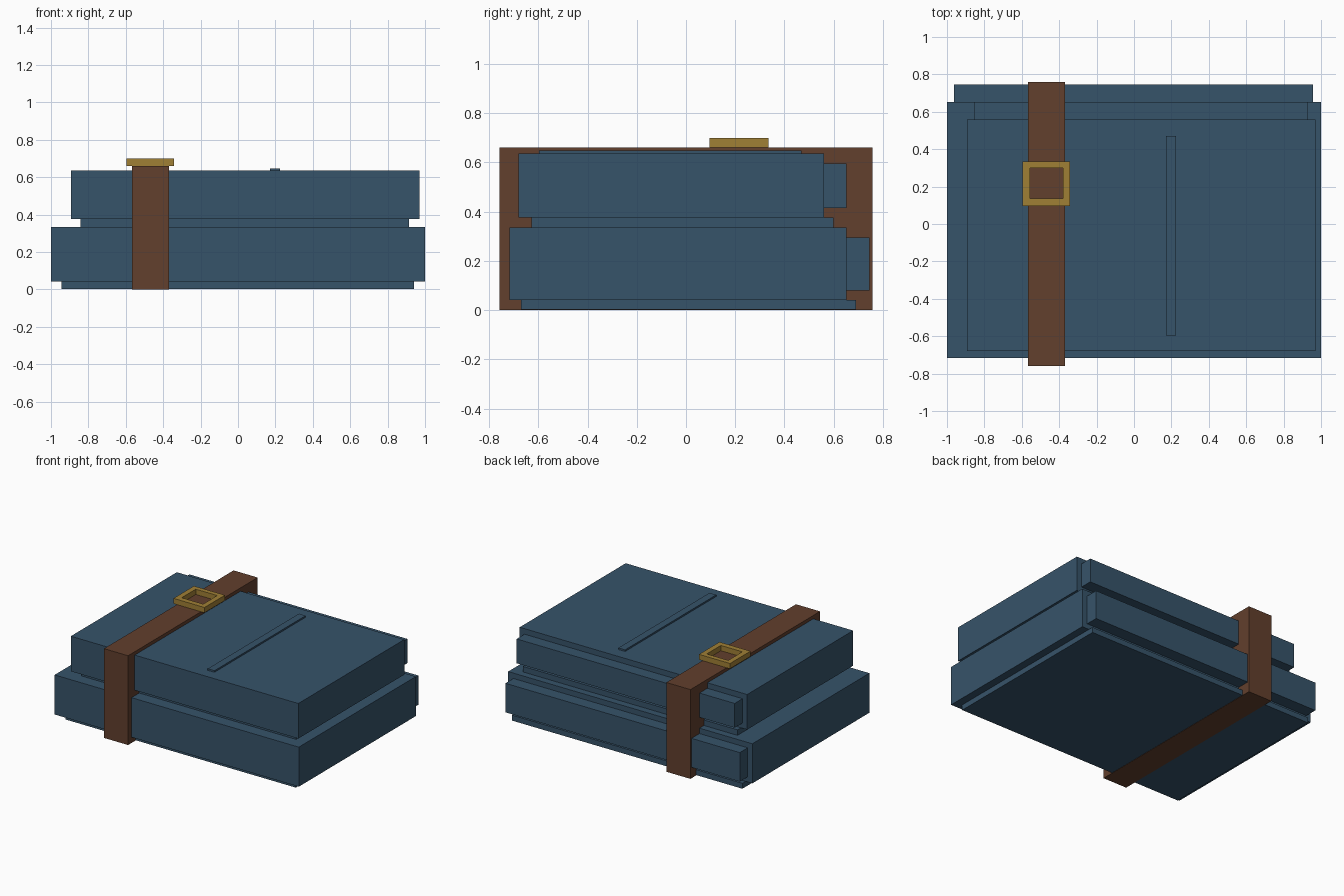
import bpy, bmesh

if "Cube" in bpy.data.objects:
    bpy.data.objects.remove(bpy.data.objects["Cube"])


def material(name, rgb):
    m = bpy.data.materials.new(name)
    m.diffuse_color = (*rgb, 1.0)
    m.use_nodes = True
    m.node_tree.nodes["Principled BSDF"].inputs["Base Color"].default_value = m.diffuse_color
    return m


blue = material("slate_blue", (0.037, 0.087, 0.144))
brown = material("leather_brown", (0.122, 0.050, 0.026))
gold = material("brass", (0.352, 0.214, 0.036))


def finish(name, bm, mat):
    bmesh.ops.recalc_face_normals(bm, faces=bm.faces)
    me = bpy.data.meshes.new(name)
    bm.to_mesh(me)
    bm.free()
    me.materials.append(mat)
    ob = bpy.data.objects.new(name, me)
    bpy.context.collection.objects.link(ob)
    return ob


def box(name, mat, x, y, z):
    """Box given by its (min, max) range on each axis."""
    bm = bmesh.new()
    bmesh.ops.create_cube(bm, size=1)
    for v in bm.verts:
        for i, (lo, hi) in enumerate((x, y, z)):
            v.co[i] = hi if v.co[i] > 0 else lo
    return finish(name, bm, mat)


# lower folded bundle: recessed base, body and back fold
box("lower_base", blue, (-0.945, 0.942), (-0.67, 0.69), (0.002, 0.042))
box("lower_body", blue, (-1.0, 1.0), (-0.717, 0.652), (0.042, 0.335))
box("lower_back_fold", blue, (-0.962, 0.957), (0.64, 0.745), (0.08, 0.295))

# upper folded bundle
box("upper_base", blue, (-0.842, 0.915), (-0.627, 0.6), (0.335, 0.376))
box("upper_body", blue, (-0.893, 0.97), (-0.68, 0.56), (0.376, 0.636))
box("upper_back_fold", blue, (-0.855, 0.93), (0.55, 0.652), (0.415, 0.595))

# raised seam on top
box("top_seam", blue, (0.17, 0.225), (-0.597, 0.47), (0.63, 0.648))

# strap around both bundles
box("strap", brown, (-0.567, -0.37), (-0.758, 0.758), (0.0, 0.661))

# square buckle frame: flat ring extruded upwards
bm = bmesh.new()
outer = [(-0.595, 0.095), (-0.341, 0.095), (-0.341, 0.335), (-0.595, 0.335)]
inner = [(-0.556, 0.135), (-0.380, 0.135), (-0.380, 0.300), (-0.556, 0.300)]
vo = [bm.verts.new((x, y, 0.661)) for x, y in outer]
vi = [bm.verts.new((x, y, 0.661)) for x, y in inner]
ring = [bm.faces.new((vo[i], vo[(i + 1) % 4], vi[(i + 1) % 4], vi[i])) for i in range(4)]
top = bmesh.ops.extrude_face_region(bm, geom=ring, use_keep_orig=True)["geom"]
bmesh.ops.translate(bm, vec=(0, 0, 0.039),
                    verts=[g for g in top if isinstance(g, bmesh.types.BMVert)])
finish("buckle", bm, gold)
